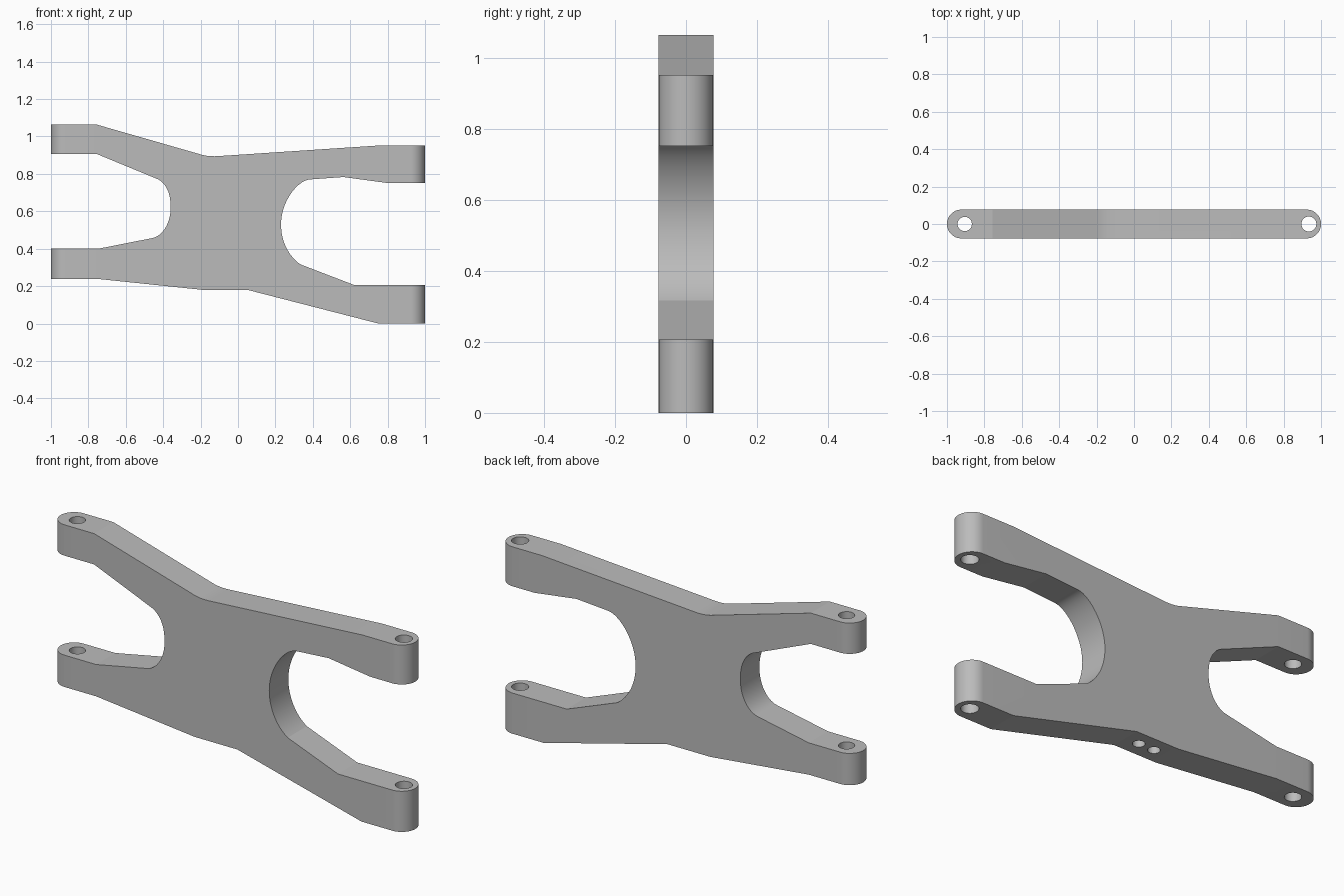
import bpy, bmesh, math
from mathutils import Vector

cube = bpy.data.objects.get("Cube")
if cube:
    bpy.data.objects.remove(cube, do_unlink=True)

HALF = 0.077  # half thickness of the plate


def prism(name, points, to_3d, depth):
    """Extrude a closed 2D outline by a depth vector."""
    bm = bmesh.new()
    face = bm.faces.new([bm.verts.new(to_3d(*p)) for p in points])
    new = bmesh.ops.extrude_face_region(bm, geom=[face])["geom"]
    bmesh.ops.translate(bm, vec=depth, verts=[v for v in new if isinstance(v, bmesh.types.BMVert)])
    bmesh.ops.recalc_face_normals(bm, faces=bm.faces)
    mesh = bpy.data.meshes.new(name)
    bm.to_mesh(mesh)
    bm.free()
    obj = bpy.data.objects.new(name, mesh)
    bpy.context.collection.objects.link(obj)
    return obj


def curve(a, b, c, d, n=16):
    """Points along a cubic curve."""
    a, b, c, d = map(Vector, (a, b, c, d))
    out = []
    for i in range(n + 1):
        t = i / n
        s = 1 - t
        out.append(tuple(a * s**3 + b * 3 * s * s * t + c * 3 * s * t * t + d * t**3))
    return out


def arc(cx, r, start, end, n):
    return [(cx + r * math.cos(start + (end - start) * i / n),
             r * math.sin(start + (end - start) * i / n)) for i in range(n + 1)]


def combine(obj, cutter, operation):
    mod = obj.modifiers.new("cut", 'BOOLEAN')
    mod.operation = operation
    mod.solver = 'EXACT'
    mod.object = cutter
    bpy.context.view_layer.objects.active = obj
    bpy.ops.object.modifier_apply(modifier=mod.name)
    bpy.data.objects.remove(cutter, do_unlink=True)


# Side outline: top edge, right fork, bottom edge, left fork
outline = [(-1.05, 1.064), (-0.757, 1.064)]
outline += curve((-0.21, 0.907), (-0.17, 0.894), (-0.14, 0.892), (-0.09, 0.896), 8)
outline += [(0.757, 0.952), (1.05, 0.952), (1.05, 0.751), (0.80, 0.751), (0.564, 0.783)]
outline += curve((0.382, 0.77), (0.315, 0.762), (0.23, 0.65), (0.23, 0.53))
outline += curve((0.23, 0.53), (0.23, 0.44), (0.27, 0.36), (0.334, 0.316))[1:]
outline += [(0.618, 0.207), (1.05, 0.207), (1.05, 0), (0.75, 0), (0.05, 0.18),
            (-0.19, 0.18), (-0.746, 0.238), (-1.05, 0.238), (-1.05, 0.40), (-0.746, 0.40)]
outline += curve((-0.457, 0.457), (-0.40, 0.47), (-0.36, 0.54), (-0.36, 0.62))
outline += curve((-0.36, 0.62), (-0.36, 0.70), (-0.385, 0.745), (-0.425, 0.77))[1:]
outline += [(-0.757, 0.907), (-1.05, 0.907)]
arm = prism("suspension_arm", outline, lambda x, z: (x, -HALF, z), (0, 2 * HALF, 0))

# Rounded ends, seen from above
q = math.pi / 2
stadium = arc(1 - HALF, HALF, -q, q, 32) + arc(HALF - 1, HALF, q, 3 * q, 32)
combine(arm, prism("end_rounding", stadium, lambda x, y: (x, y, -0.1), (0, 0, 1.4)), 'INTERSECT')

# Pivot pin holes through all four ends, and two blind holes underneath
for x, r, height in ((-0.905, 0.038, 1.4), (0.935, 0.04, 1.4),
                     (-0.027, 0.028, 0.43), (-0.113, 0.028, 0.43)):
    circle = arc(x, r, 0, 4 * q, 48)[:-1]
    combine(arm, prism("hole", circle, lambda x, y: (x, y, -0.1), (0, 0, height)), 'DIFFERENCE')

# Plain grey finish
grey = bpy.data.materials.new("grey")
grey.use_nodes = True
colour = (0.5, 0.5, 0.5, 1)
grey.diffuse_color = colour
grey.node_tree.nodes["Principled BSDF"].inputs["Base Color"].default_value = colour
arm.data.materials.clear()
arm.data.materials.append(grey)
for poly in arm.data.polygons:
    poly.material_index = 0

bpy.ops.object.select_all(action='DESELECT')
arm.select_set(True)
bpy.context.view_layer.objects.active = arm
bpy.ops.object.shade_smooth_by_angle(angle=math.radians(11))
